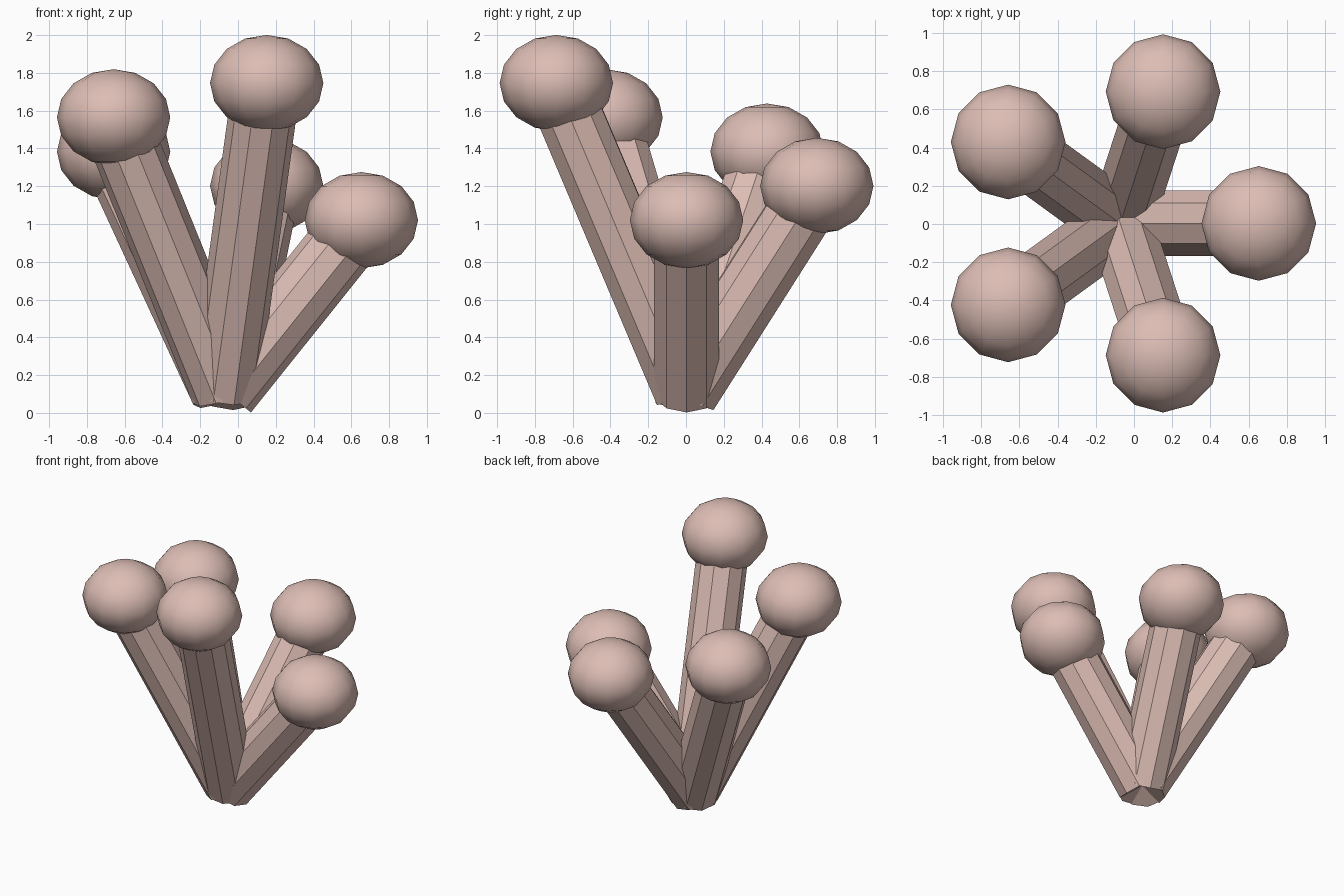
import bpy, math
from mathutils import Vector

if "Cube" in bpy.data.objects:
    bpy.data.objects.remove(bpy.data.objects["Cube"])

skin = bpy.data.materials.new("pale_pink")
skin.diffuse_color = (0.72, 0.51, 0.46, 1)
skin.use_nodes = True
skin.node_tree.nodes["Principled BSDF"].inputs["Base Color"].default_value = skin.diffuse_color

BASE = Vector((-0.072, 0.003, 0.115))   # where all stalks meet
SPREAD = 0.725                          # horizontal reach of each stalk
R = 0.18                                # stalk radius


def stalk(i, tip):
    # ten-sided stalk with one corner facing outward
    d = tip - BASE
    bpy.ops.mesh.primitive_cylinder_add(vertices=10, radius=R, depth=d.length,
                                        location=(BASE + tip) / 2)
    ob = bpy.context.object
    ob.name = f"stalk_{i}"
    ob.rotation_euler = d.to_track_quat('Z', 'Y').to_euler()
    ob.data.materials.append(skin)


def cap(i, tip):
    # slightly flattened rounded head
    bpy.ops.mesh.primitive_uv_sphere_add(segments=12, ring_count=8, radius=0.3,
                                         location=tip)
    ob = bpy.context.object
    ob.name = f"cap_{i}"
    ob.scale = (1, 1, 0.85)
    ob.data.materials.append(skin)
    bpy.ops.object.shade_smooth()


# five stalks in a ring, each taller than the last
for i in range(5):
    a = math.radians(72 * i)
    tip = Vector((BASE.x + SPREAD * math.cos(a),
                  BASE.y + SPREAD * math.sin(a),
                  1.02 + 0.1815 * i))
    # the tallest is at the front, so the order runs anticlockwise from +x
    stalk(i + 1, tip)
    cap(i + 1, tip)
